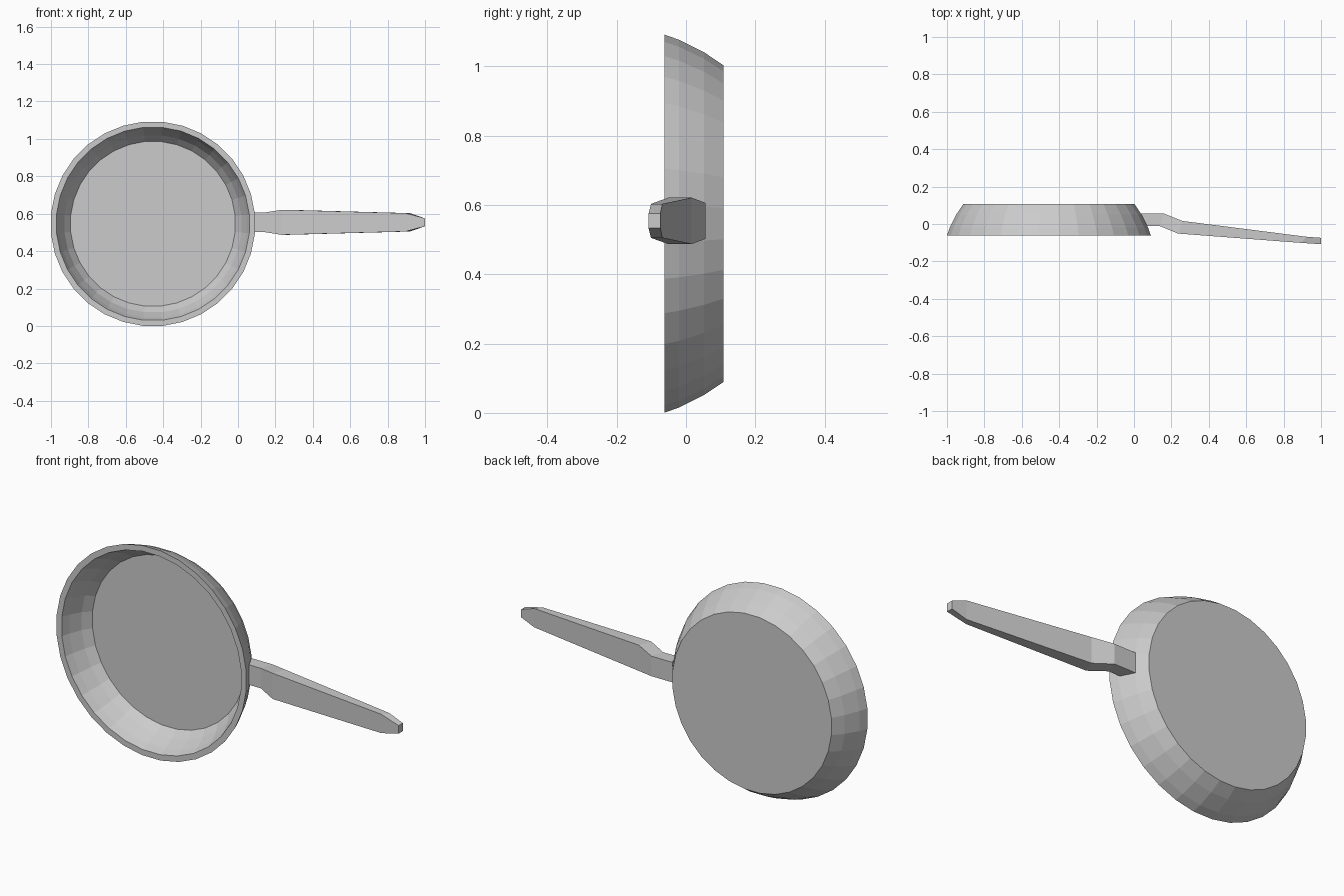
import bpy, bmesh
from math import sin, cos, pi

if "Cube" in bpy.data.objects:
    bpy.data.objects.remove(bpy.data.objects["Cube"])

SIDES = 32
CX, CZ = -0.455, 0.546


def finish(name, bm):
    bmesh.ops.recalc_face_normals(bm, faces=bm.faces)
    me = bpy.data.meshes.new(name)
    bm.to_mesh(me)
    bm.free()
    ob = bpy.data.objects.new(name, me)
    bpy.context.collection.objects.link(ob)
    return ob


def loft(name, loops):
    """Join matching closed loops with quads and cap both ends."""
    bm = bmesh.new()
    rings = [[bm.verts.new(p) for p in loop] for loop in loops]
    for a, b in zip(rings, rings[1:]):
        n = len(a)
        for i in range(n):
            j = (i + 1) % n
            bm.faces.new((a[i], a[j], b[j], b[i]))
    bm.faces.new(rings[0])
    bm.faces.new(rings[-1])
    return finish(name, bm)


def circle(r, y):
    return [(CX + r * cos((i + 0.5) * 2 * pi / SIDES), y,
             CZ + r * sin((i + 0.5) * 2 * pi / SIDES)) for i in range(SIDES)]


# Pan bowl: (radius, y) from outer base, over the rim, to the inner floor
bowl = [(0.459, 0.108), (0.497, 0.052), (0.533, -0.02), (0.548, -0.062),
        (0.518, -0.062), (0.503, -0.02), (0.475, 0.04), (0.442, 0.082)]
loft("pan_bowl", [circle(r, y) for r, y in bowl])

# Handle: front (x, y), back (x, y), half height for each station
HZ = 0.554
handle = [((0.072, -0.012), (0.038, 0.056), 0.052),
          ((0.14, -0.012), (0.16, 0.056), 0.052),
          ((0.235, -0.051), (0.26, 0.016), 0.067),
          ((0.895, -0.101), (0.92, -0.068), 0.049),
          ((1.0, -0.108), (1.0, -0.074), 0.021)]
loft("handle", [[(*f, HZ - h), (*b, HZ - h), (*b, HZ + h), (*f, HZ + h)]
                for f, b, h in handle])
